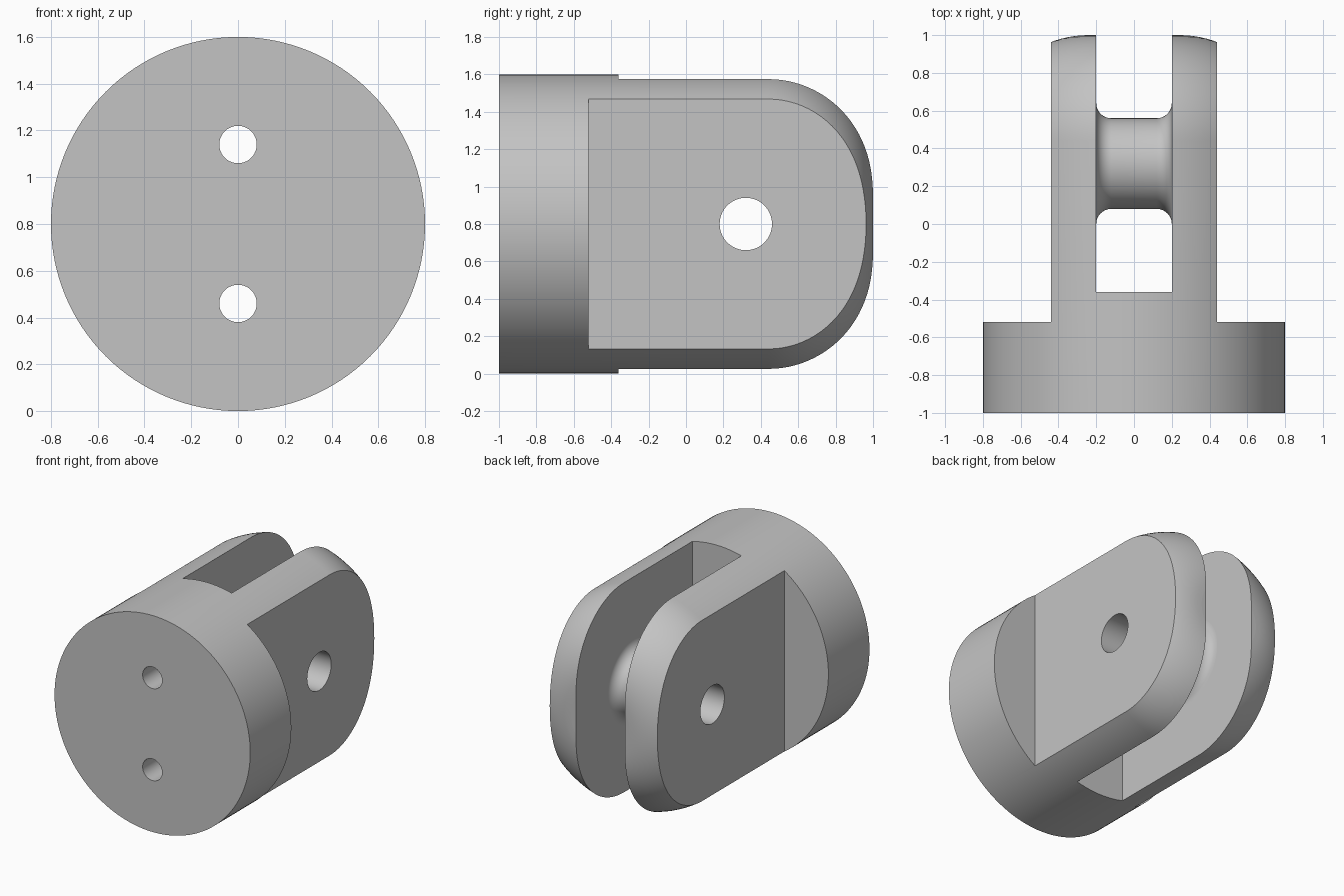
import bpy, bmesh
from math import pi, sin, cos
from mathutils import Matrix

old = bpy.data.objects.get("Cube")
if old:
    bpy.data.objects.remove(old, do_unlink=True)

grey = bpy.data.materials.new("plain_grey")
grey.use_nodes = True
colour = (0.55, 0.55, 0.55, 1)
grey.diffuse_color = colour
grey.node_tree.nodes["Principled BSDF"].inputs["Base Color"].default_value = colour

MID = 0.8        # height of the main axis
PIN_Y = 0.32     # position of the cross pin hole


def add_mesh(name, bm):
    bmesh.ops.recalc_face_normals(bm, faces=bm.faces)
    mesh = bpy.data.meshes.new(name)
    bm.to_mesh(mesh)
    bm.free()
    mesh.materials.append(grey)
    obj = bpy.data.objects.new(name, mesh)
    bpy.context.collection.objects.link(obj)
    return obj


def lathe(name, profile, axis, centre, steps=128):
    """Turn (radius, distance) points about the X or Y axis and cap the ends."""
    bm = bmesh.new()
    verts = [bm.verts.new((r, 0, h)) for r, h in profile]
    edges = [bm.edges.new(pair) for pair in zip(verts, verts[1:])]
    bmesh.ops.spin(bm, geom=verts + edges, cent=(0, 0, 0), axis=(0, 0, 1),
                   angle=2 * pi, steps=steps, use_merge=True)
    bmesh.ops.remove_doubles(bm, verts=bm.verts, dist=1e-5)
    bmesh.ops.holes_fill(bm, edges=bm.edges, sides=0)
    turn = Matrix.Rotation(pi / 2, 4, 'Y') if axis == 'X' else Matrix.Rotation(-pi / 2, 4, 'X')
    bm.transform(Matrix.Translation(centre) @ turn)
    return add_mesh(name, bm)


def box(name, low, high):
    bm = bmesh.new()
    bmesh.ops.create_cube(bm, size=1)
    for v in bm.verts:
        v.co = [a if c < 0 else b for a, b, c in zip(low, high, v.co)]
    return add_mesh(name, bm)


def combine(target, tool, operation):
    mod = target.modifiers.new(tool.name, 'BOOLEAN')
    mod.operation = operation
    mod.solver = 'EXACT'
    mod.object = tool
    bpy.context.view_layer.objects.active = target
    bpy.ops.object.modifier_apply(modifier=mod.name)
    bpy.data.objects.remove(tool, do_unlink=True)


# Round body with a large rounded back end
R, F = 0.8, 0.56
arc = [(R - F + F * cos(i * pi / 48), 1 - F + F * sin(i * pi / 48)) for i in range(25)]
body = lathe("clevis_body", [(R, -1)] + arc, 'Y', (0, 0, MID))

# Central slot and flat cheeks
combine(body, box("slot", (-0.2, -0.36, -1), (0.2, 2, 3)), 'DIFFERENCE')
for side in (-1, 1):
    xs = sorted((side * 0.44, side * 2))
    combine(body, box("cheek_cut", (xs[0], -0.52, -1), (xs[1], 2, 3)), 'DIFFERENCE')

# Filleted boss bridging the slot
B, f = 0.24, 0.08
curve = [(B + f - f * cos(i * pi / 24), 0.2 - f + f * sin(i * pi / 24)) for i in range(13)]
half = curve + [(B + f, 0.25)]
spool = [(r, -h) for r, h in reversed(half)] + half
combine(body, lathe("boss", spool, 'X', (0, PIN_Y, MID), 96), 'UNION')

# Cross pin hole and the two mounting holes
combine(body, lathe("pin_hole", [(0.14, -1), (0.14, 1)], 'X', (0, PIN_Y, MID), 64), 'DIFFERENCE')
for offset in (-0.34, 0.34):
    drill = lathe("mount_hole", [(0.08, -0.4), (0.08, 0.5)], 'Y', (0, -0.8, MID + offset), 48)
    combine(body, drill, 'DIFFERENCE')

# Smooth the turned surfaces, keep the machined planes flat
bpy.ops.object.select_all(action='DESELECT')
body.select_set(True)
bpy.context.view_layer.objects.active = body
bpy.ops.object.shade_smooth_by_angle(angle=pi / 6)
for poly in body.data.polygons:
    if max(abs(poly.normal.x), abs(poly.normal.y)) > 0.99999:
        poly.use_smooth = False
